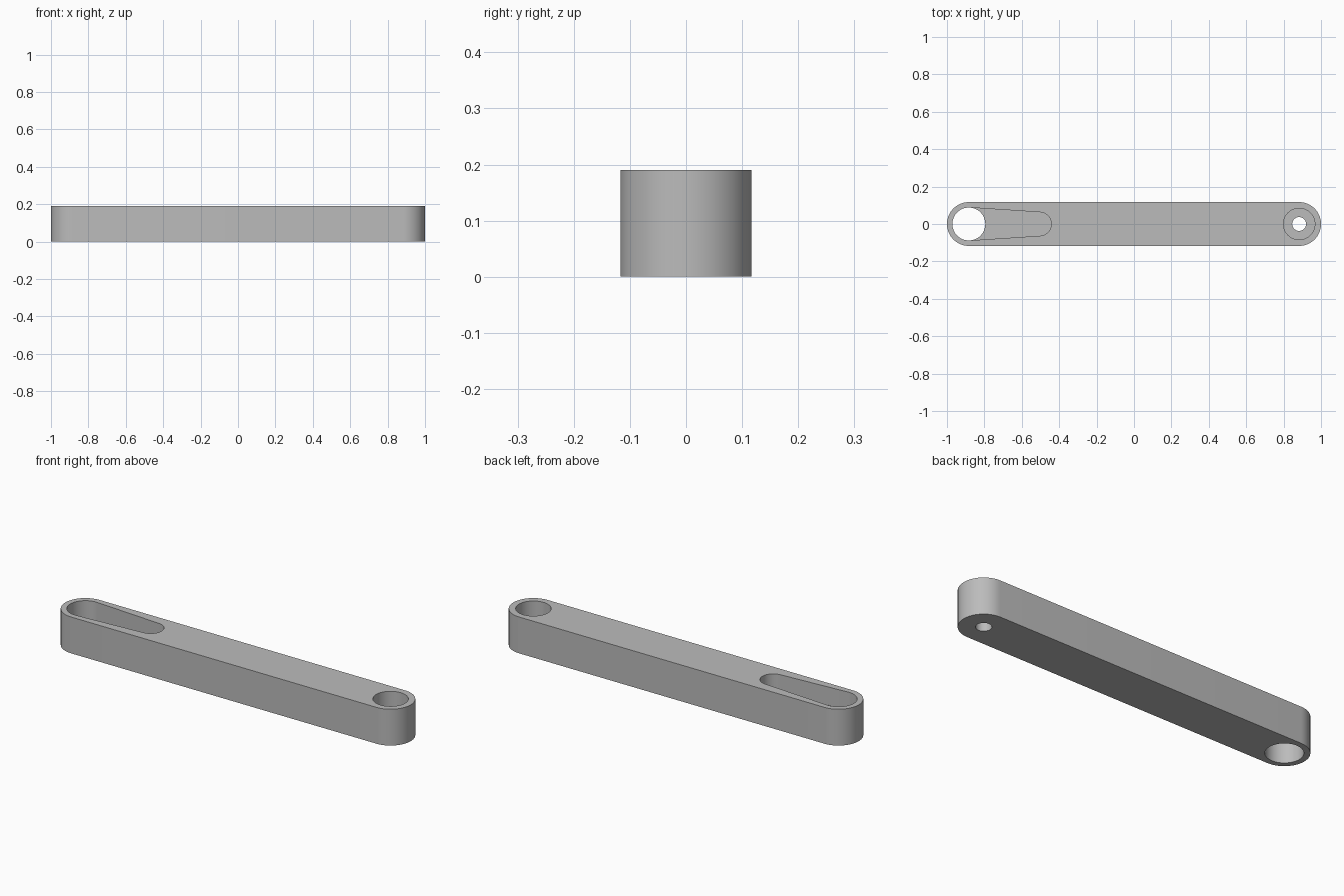
import bpy
import bmesh
from math import asin, cos, sin, pi

if "Cube" in bpy.data.objects:
    bpy.data.objects.remove(bpy.data.objects["Cube"])

HALF_WIDTH, HEIGHT = 0.117, 0.19
END_X = 1 - HALF_WIDTH
POCKET_FLOOR = HEIGHT / 2
HOLE_R, SLOT_R, SLOT_X = 0.088, 0.063, -0.505

grey = bpy.data.materials.new("machined grey")
grey.use_nodes = True
colour = (0.5, 0.5, 0.5, 1)
grey.diffuse_color = colour
grey.node_tree.nodes["Principled BSDF"].inputs["Base Color"].default_value = colour


def arc(x, radius, start, end, steps=32):
    """Points of an arc centred on the long axis."""
    angles = [start + (end - start) * i / steps for i in range(steps + 1)]
    return [(x + radius * cos(a), radius * sin(a)) for a in angles]


def circle(x, radius):
    return arc(x, radius, 0, 2 * pi, 64)[:-1]


def prism(name, outline, bottom, top):
    """Extrude a flat outline straight up into a closed solid."""
    bm = bmesh.new()
    face = bm.faces.new([bm.verts.new((x, y, bottom)) for x, y in outline])
    grown = bmesh.ops.extrude_face_region(bm, geom=[face])["geom"]
    verts = [g for g in grown if isinstance(g, bmesh.types.BMVert)]
    bmesh.ops.translate(bm, verts=verts, vec=(0, 0, top - bottom))
    bmesh.ops.recalc_face_normals(bm, faces=bm.faces)
    mesh = bpy.data.meshes.new(name)
    bm.to_mesh(mesh)
    bm.free()
    mesh.materials.append(grey)
    obj = bpy.data.objects.new(name, mesh)
    bpy.context.collection.objects.link(obj)
    return obj


# Bar with rounded ends
bar = prism("link_arm",
            arc(END_X, HALF_WIDTH, -pi / 2, pi / 2)
            + arc(-END_X, HALF_WIDTH, pi / 2, 3 * pi / 2), 0, HEIGHT)

# Tapered slot: small round end, straight sides tangent to the large hole
lean = asin((HOLE_R - SLOT_R) / (SLOT_X + END_X))
side = pi / 2 - lean
slot_outline = arc(SLOT_X, SLOT_R, -side, side) + [
    (-END_X + HOLE_R * cos(side), HOLE_R * sin(side)),
    (-END_X + HOLE_R * cos(side), -HOLE_R * sin(side))]

over = HEIGHT + 0.05
cutters = [
    prism("large_hole_cutter", circle(-END_X, HOLE_R), -0.05, over),
    prism("slot_cutter", slot_outline, POCKET_FLOOR, over),
    prism("counterbore_cutter", circle(END_X, 0.084), POCKET_FLOOR, over),
    prism("small_hole_cutter", circle(END_X, 0.037), -0.05, over),
]

# Cut the openings, then drop the helpers
bpy.context.view_layer.objects.active = bar
for cutter in cutters:
    cutter.hide_render = True
    mod = bar.modifiers.new(cutter.name, "BOOLEAN")
    mod.operation = "DIFFERENCE"
    mod.solver = "EXACT"
    mod.object = cutter
    bpy.ops.object.modifier_apply(modifier=mod.name)
    bpy.data.objects.remove(cutter)

bpy.ops.object.select_all(action="DESELECT")
bar.select_set(True)
bpy.ops.object.shade_smooth_by_angle(angle=pi / 6)
